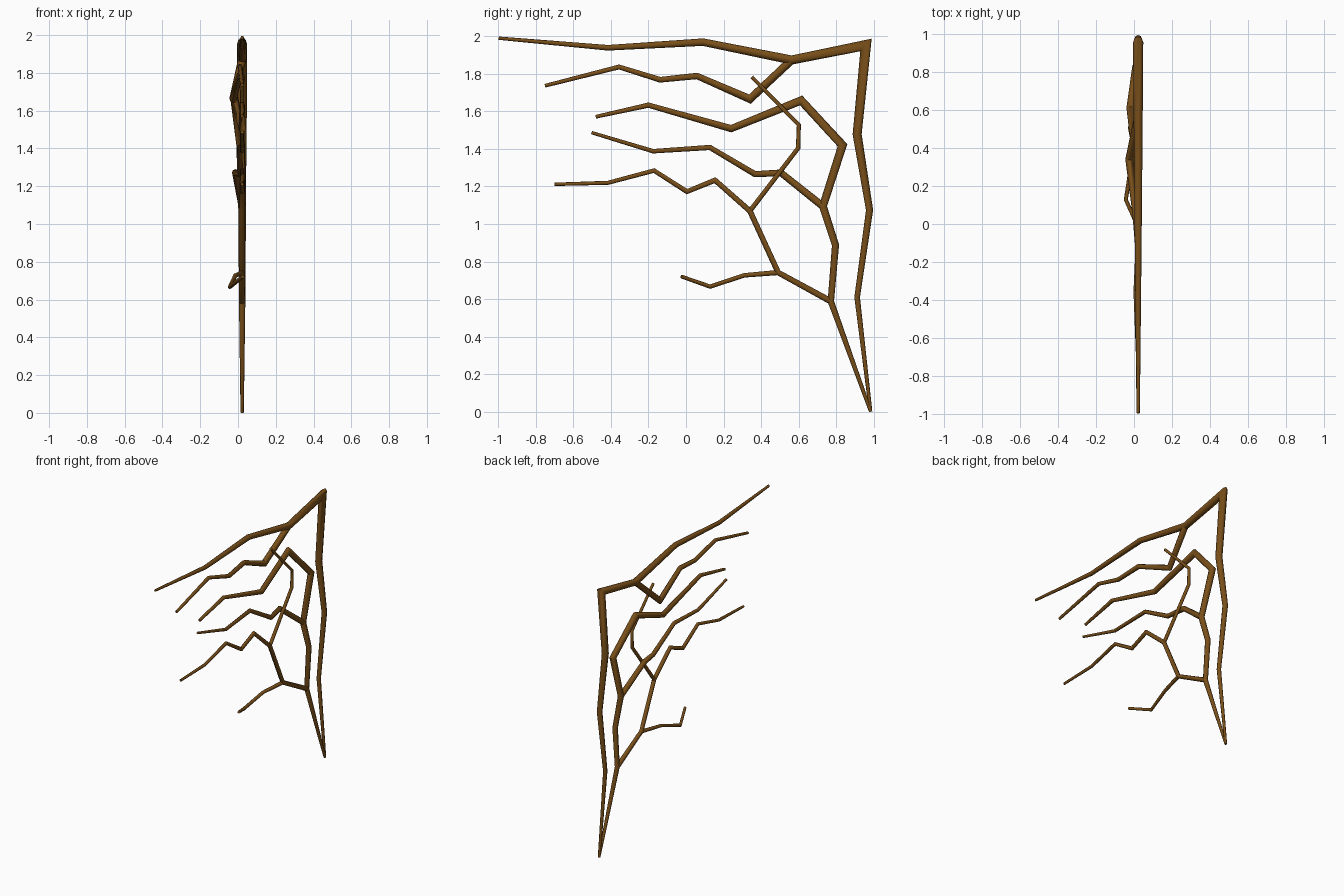
import bpy, bmesh, math
from mathutils import Vector

SIDES = 8
bark = bpy.data.materials.new("bark")
bark.diffuse_color = (0.19, 0.078, 0.010, 1)


def tube(name, pts):
    """Tapered, mitred eight-sided tube. Points are (y, z, radius[, x]); x defaults to 0.022."""
    co = [Vector((p[3] if len(p) > 3 else 0.022, p[0], p[1] - 0.003)) for p in pts]
    bm = bmesh.new()
    rings = []
    for i, c in enumerate(co):
        a = (c - co[i - 1]).normalized() if i > 0 else (co[1] - c).normalized()
        b = (co[i + 1] - c).normalized() if i < len(co) - 1 else a
        t = (a + b).normalized()
        n = t.cross(Vector((1, 0, 0))).normalized()
        side = n.cross(t).normalized()
        miter = 1 / max(t.dot(a), 0.5)
        r = pts[i][2] + 0.0008
        ring = []
        for k in range(SIDES):
            ang = 2 * math.pi * k / SIDES
            ring.append(bm.verts.new(c + r * (side * math.cos(ang) + n * math.sin(ang) * miter)))
        rings.append(ring)
    for r, s in zip(rings, rings[1:]):
        for k in range(SIDES):
            j = (k + 1) % SIDES
            bm.faces.new((r[k], r[j], s[j], s[k])).smooth = True
    caps = [bm.faces.new(rings[0][::-1]), bm.faces.new(rings[-1])]
    for cap in caps:
        for e in cap.edges:
            e.smooth = False
    bmesh.ops.recalc_face_normals(bm, faces=bm.faces)
    # keep sharp bends crisp, round sides smooth
    for e in bm.edges:
        if e.calc_face_angle(0) > math.radians(50):
            e.smooth = False
    me = bpy.data.meshes.new(name)
    bm.to_mesh(me)
    bm.free()
    me.materials.append(bark)
    ob = bpy.data.objects.new(name, me)
    bpy.context.collection.objects.link(ob)


# outer stem, turning the corner into the long top branch
tube("outer_stem", [(.982, .005, .008), (.91, .613, .014), (.976, 1.077, .018), (.91, 1.48, .023),
                    (.957, 1.955, .026), (.562, 1.875, .023), (.09, 1.97, .019),
                    (-.415, 1.94, .014), (-.996, 1.991, .008)])
# branch hanging under the top branch
tube("upper_branch", [(.562, 1.875, .021), (.34, 1.667, .02, -.025), (.058, 1.79, .016, .008),
                      (-.138, 1.77, .014), (-.356, 1.838, .012, .01), (-.75, 1.738, .009)])
# inner stem from the base, curling over to the left
tube("inner_stem", [(.982, .005, .008), (.77, .592, .016), (.795, .89, .018), (.728, 1.097, .02),
                    (.832, 1.422, .022, .014), (.612, 1.66, .021, -.018), (.24, 1.51, .018),
                    (-.2, 1.635, .013), (-.48, 1.573, .009)])
# middle branch off the inner stem
tube("middle_branch", [(.728, 1.097, .019), (.505, 1.275, .017, -.014), (.367, 1.268, .015, .012),
                       (.127, 1.41, .013, .008), (-.175, 1.39, .011), (-.502, 1.489, .008)])
# lower branch and its two offshoots
tube("lower_branch", [(.77, .592, .016), (.49, .745, .014), (.34, 1.072, .014), (.154, 1.236, .013),
                      (.005, 1.175, .012), (-.17, 1.287, .011), (-.415, 1.222, .010), (-.70, 1.214, .008)])
tube("low_twig", [(.49, .745, .013), (.31, .73, .011, -.014), (.128, .67, .010, -.043),
                  (-.025, .724, .009, .025)])
tube("rising_twig", [(.34, 1.072, .012), (.596, 1.406, .011), (.60, 1.53, .010), (.35, 1.785, .009)])
